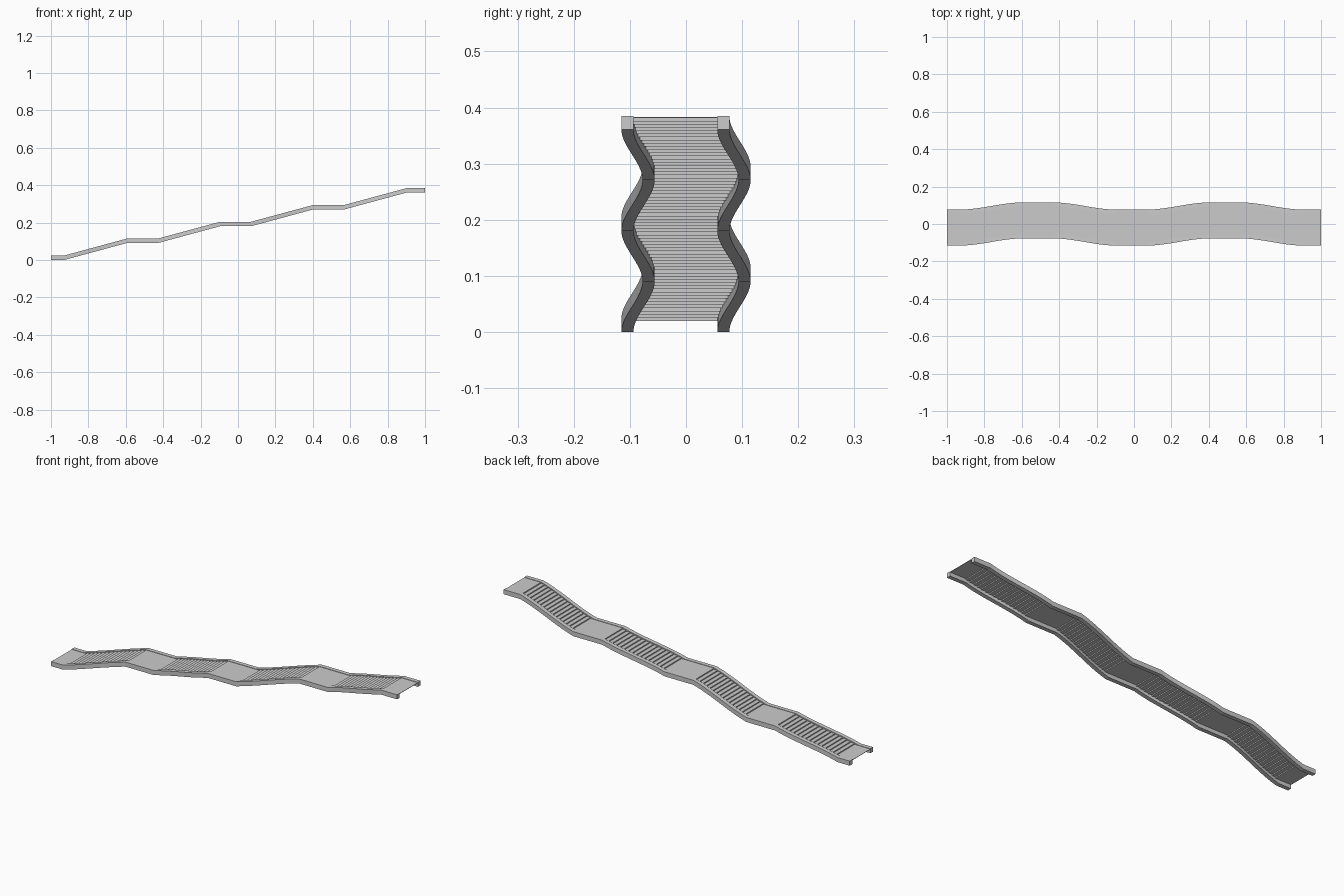
import bpy, bmesh

if "Cube" in bpy.data.objects:
    bpy.data.objects.remove(bpy.data.objects["Cube"])

RAMPS = [-0.93, -0.43, 0.07, 0.57]   # where each flight starts
RUN, RISE, STEPS = 0.334, 0.0903, 16
BEAM_H, BEAM_W, HALF_W, SWAY = 0.0238, 0.0215, 0.0962, 0.019
T = 0.002                            # deck sheet thickness


def centre_y(x):
    """Sideways weave: eased along flights, straight along landings."""
    y = -SWAY
    for i, x0 in enumerate(RAMPS):
        t = min(max((x - x0) / RUN, 0), 1)
        y += (1 if i % 2 == 0 else -1) * 2 * SWAY * t * t * (3 - 2 * t)
    return y


def loft(name, rings):
    """Join matching four-point rings into a closed, flat-shaded bar."""
    bm = bmesh.new()
    vs = [[bm.verts.new(p) for p in ring] for ring in rings]
    for a, b in zip(vs, vs[1:]):
        for k in range(4):
            n = (k + 1) % 4
            bm.faces.new((a[k], a[n], b[n], b[k]))
    bm.faces.new(vs[0])
    bm.faces.new(vs[-1][::-1])
    bmesh.ops.recalc_face_normals(bm, faces=bm.faces)
    me = bpy.data.meshes.new(name)
    bm.to_mesh(me)
    bm.free()
    bpy.context.collection.objects.link(bpy.data.objects.new(name, me))


# Stations for the sloped beams (x, z) and the stepped deck
beam_path, deck_path = [(-1, 0)], [(-1, 0)]
for i, x0 in enumerate(RAMPS):
    for s in range(STEPS + 1):
        x = x0 + RUN * s / STEPS
        z = RISE * (i + s / STEPS)
        beam_path.append((x, z))
        if s:
            deck_path += [(x, z - RISE / STEPS), (x, z)]
beam_path.append((1, 4 * RISE))
deck_path.append((1, 4 * RISE))

# Side beams
for name, side in (("front_beam", -1), ("back_beam", 1)):
    rings = []
    for x, z in beam_path:
        a = centre_y(x) + side * HALF_W
        b = a - side * BEAM_W
        rings.append([(x, a, z), (x, b, z), (x, b, z + BEAM_H), (x, a, z + BEAM_H)])
    loft(name, rings)

# Thin folded deck of landings, treads and risers between the beams
rings = []
w = HALF_W - BEAM_W + 0.001
for x, z in deck_path:
    c, top = centre_y(x), z + BEAM_H - 0.002
    xb = x if abs(x) == 1 else x + T
    cb = centre_y(xb)
    rings.append([(x, c - w, top), (x, c + w, top),
                  (xb, cb + w, top - T), (xb, cb - w, top - T)])
loft("stepped_deck", rings)
